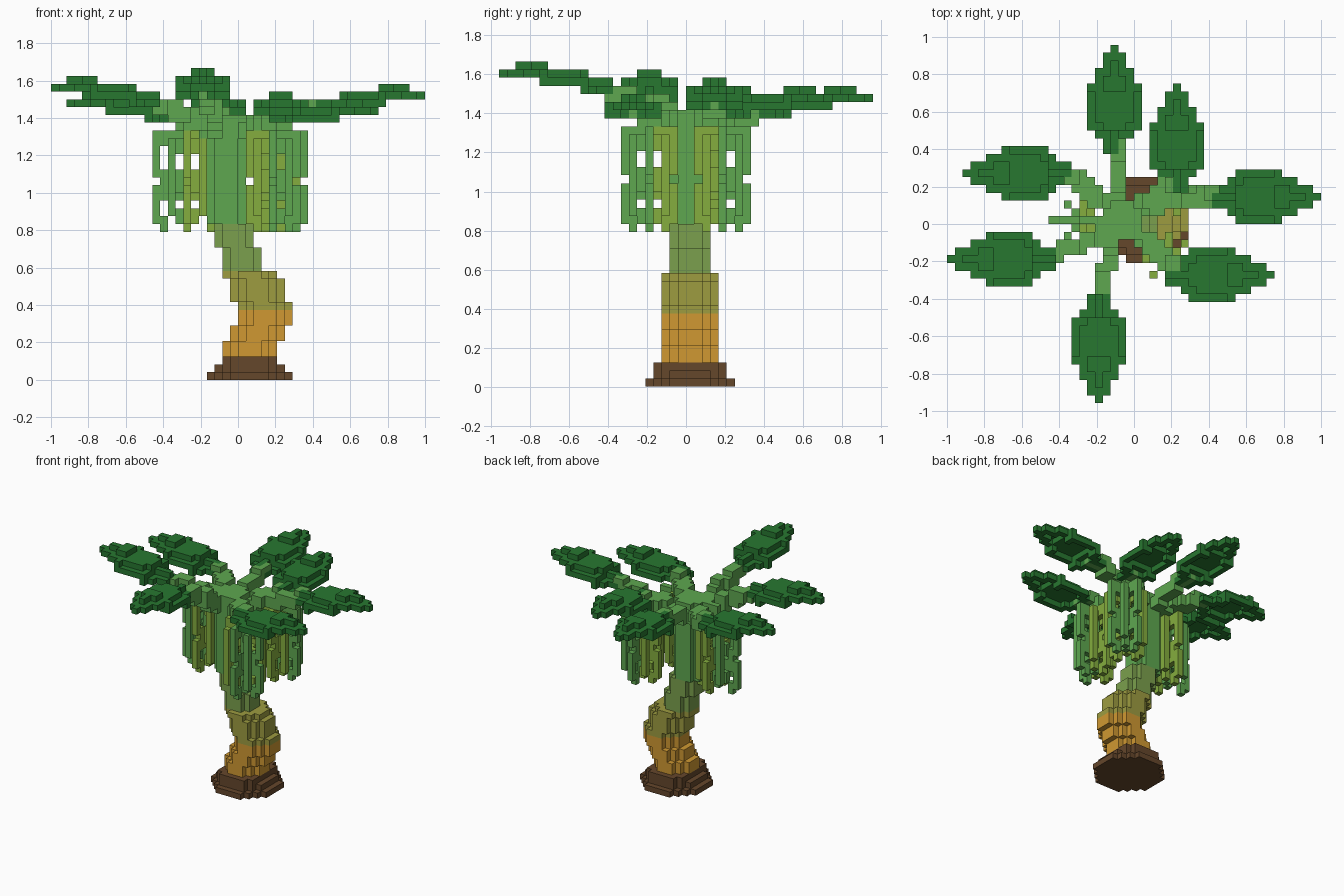
import bpy
import bmesh
from mathutils import Vector

V = 2 / 48  # edge length of one block

if "Cube" in bpy.data.objects:
    bpy.data.objects.remove(bpy.data.objects["Cube"])


def material(name, r, g, b):
    lin = [((c / 255 + 0.055) / 1.055) ** 2.4 for c in (r, g, b)] + [1]
    m = bpy.data.materials.new(name)
    m.use_nodes = True
    m.diffuse_color = lin
    m.node_tree.nodes["Principled BSDF"].inputs["Base Color"].default_value = lin
    return m


BROWN = material("root brown", 101, 71, 43)
ORANGE = material("bark orange", 208, 153, 50)
OLIVE = material("bark olive", 157, 156, 64)
MOSS = material("bark moss green", 123, 160, 77)
STEM = material("stem green", 94, 167, 80)
FRUIT = material("ripening fruit green", 133, 174, 62)
LEAF = material("leaf dark green", 39, 119, 48)

SIDES = [Vector(d) for d in ((1, 0, 0), (-1, 0, 0), (0, 1, 0),
                             (0, -1, 0), (0, 0, 1), (0, 0, -1))]
used = set()


def build(name, cells, mats, rule=lambda c: 0):
    """Turn a set of block cells into one outer shell."""
    cells = set(cells) - used
    used.update(cells)
    bm = bmesh.new()
    corners = {}

    def vert(p):
        key = tuple(round(c * 2) for c in p)
        if key not in corners:
            corners[key] = bm.verts.new(p * V)
        return corners[key]

    for c in sorted(cells):
        mid = Vector(c) + Vector((0.5, 0.5, 0.5))
        for n in SIDES:
            if tuple(int(a + b) for a, b in zip(c, n)) in cells:
                continue
            u = Vector((n.y, n.z, n.x))
            w = n.cross(u)
            quad = [vert(mid + (n + u * a + w * b) / 2)
                    for a, b in ((1, 1), (-1, 1), (-1, -1), (1, -1))]
            bm.faces.new(quad).material_index = rule(c)
    mesh = bpy.data.meshes.new(name)
    bm.to_mesh(mesh)
    bm.free()
    for m in mats:
        mesh.materials.append(m)
    ob = bpy.data.objects.new(name, mesh)
    bpy.context.collection.objects.link(ob)


def disc(ci, k, r):
    return {(ci + a, b, k) for a in range(-r, r + 1) for b in range(-r, r + 1)
            if a * a + b * b <= r * r + r}


def box(i, j, k, si, sj, sk):
    return {(i + a, j + b, k + c) for a in range(si)
            for b in range(sj) for c in range(sk)}


# Stepped root mound
root = disc(1, 0, 5) | disc(1, 1, 4)
root |= {c for c in disc(1, 2, 4) if abs(c[0] - 1) <= 3}
build("root_mound", root, [BROWN])

# Bending trunk: first level, last level, centre, radius
trunk = set()
for low, high, centre, radius in ((3, 5, 1, 3), (5, 7, 2, 3), (7, 10, 3, 3),
                                  (10, 13, 2, 3), (13, 14, 1, 3), (14, 17, 0, 2),
                                  (17, 20, -1, 2), (20, 34, -2, 2)):
    for k in range(low, high):
        trunk |= disc(centre, k, radius)
build("trunk", trunk, [ORANGE, OLIVE, MOSS, STEM],
      lambda c: sum(c[2] >= h for h in (9, 14, 20)))

# Domed leaves, half width listed from tip to base
HALF = (0, 1, 1, 2, 2, 3, 3, 3, 3, 3, 3, 2, 1, 1)


def leaf_level(t, top):
    return max(33, top - (t > 5) - (t > 10))


def leaf(name, tip, d, top):
    cells = set()
    for t, half in enumerate(HALF):
        level, following = leaf_level(t, top), leaf_level(t + 1, top)
        dome = min(HALF[max(t - 1, 0):t + 2])
        for w in range(-half, half + 1):
            # Each step down is closed by one extra block
            raised = abs(w) < dome
            for k in range(following + raised, level + raised + 1):
                cells.add((tip[0] - d[0] * t + d[1] * w,
                           tip[1] - d[1] * t + d[0] * w, k))
    build(name + "_leaf", cells, [LEAF])


# Stems climbing from the crown to each leaf
def leaf_stem(name, tip, d, top):
    end = (tip[0] - d[0] * 12, tip[1] - d[1] * 12, leaf_level(12, top))
    start = (min(max(end[0], -4), -1), min(max(end[1], -2), 1), 31)
    cells = set()
    steps = 14
    for s in range(steps + 1):
        f = s / steps
        i, j, k = (round(a + (b - a) * f) for a, b in zip(start, end))
        cells |= box(i, j, k, 2, 2, 2 if s < steps - 1 else 1)
    build(name + "_leaf_stem", cells, [STEM])


LEAVES = (("front", (-5, -23), (0, -1), 38),
          ("back", (-3, 22), (0, 1), 35),
          ("back_left", (5, 17), (0, 1), 35),
          ("left", (23, 3), (1, 0), 36),
          ("front_left", (17, -7), (1, 0), 34),
          ("back_right", (-22, 6), (-1, 0), 35),
          ("front_right", (-24, -5), (-1, 0), 37))
for spec in LEAVES:
    leaf(*spec)
for spec in LEAVES:
    leaf_stem(*spec)


# Curved fruit: link at the top, outer column, tip curling inward
def fruit(ci, cj, d, reach, low, high):
    a, b = d
    cells = set()
    for k in range(low + 1, high + 1):
        cells.add((ci + a * reach, cj + b * reach, k))
    for k in (low, low + 1):
        cells.add((ci + a * (reach - 1), cj + b * (reach - 1), k))
    for r in range(1, reach):
        for k in (high - 1, high):
            cells.add((ci + a * r, cj + b * r, k))
    return cells


# Three bunches: name, centre, reach sideways, direction to the trunk
BUNCHES = (("right", -7, 0, 4, (1, 0)),
           ("front_left", 4, -5, 3, (-1, 1)),
           ("back_left", 5, 4, 3, (-1, -1)))
ROUND = [(a, b) for a in (-1, 0, 1) for b in (-1, 0, 1) if a or b]
for name, ci, cj, wide, inward in BUNCHES:
    # Hanging stalk and its arm from the trunk
    stalk = box(ci, cj, 20, 1, 1, 14)
    for s in range(13):
        f = s / 12
        stalk |= box(round(-2 + (ci + 2) * f), round(cj * f), 32, 1, 1, 2)
    build(name + "_bunch_stalk", stalk, [STEM])
    # Fruit facing the trunk ripens first
    green, ripe = set(), set()
    for d in ROUND:
        group = ripe if d[0] * inward[0] + d[1] * inward[1] >= 0 else green
        if d[0] and d[1]:
            group |= fruit(ci, cj, d, 2, 25, 30)
            group |= fruit(ci, cj, d, 2, 20, 25)
        else:
            reach = wide if d[0] else 3
            group |= fruit(ci, cj, d, reach, 25, 31)
            group |= fruit(ci, cj, d, reach, 19, 24)
    build(name + "_green_fruit", green, [STEM])
    build(name + "_ripening_fruit", ripe, [FRUIT])
